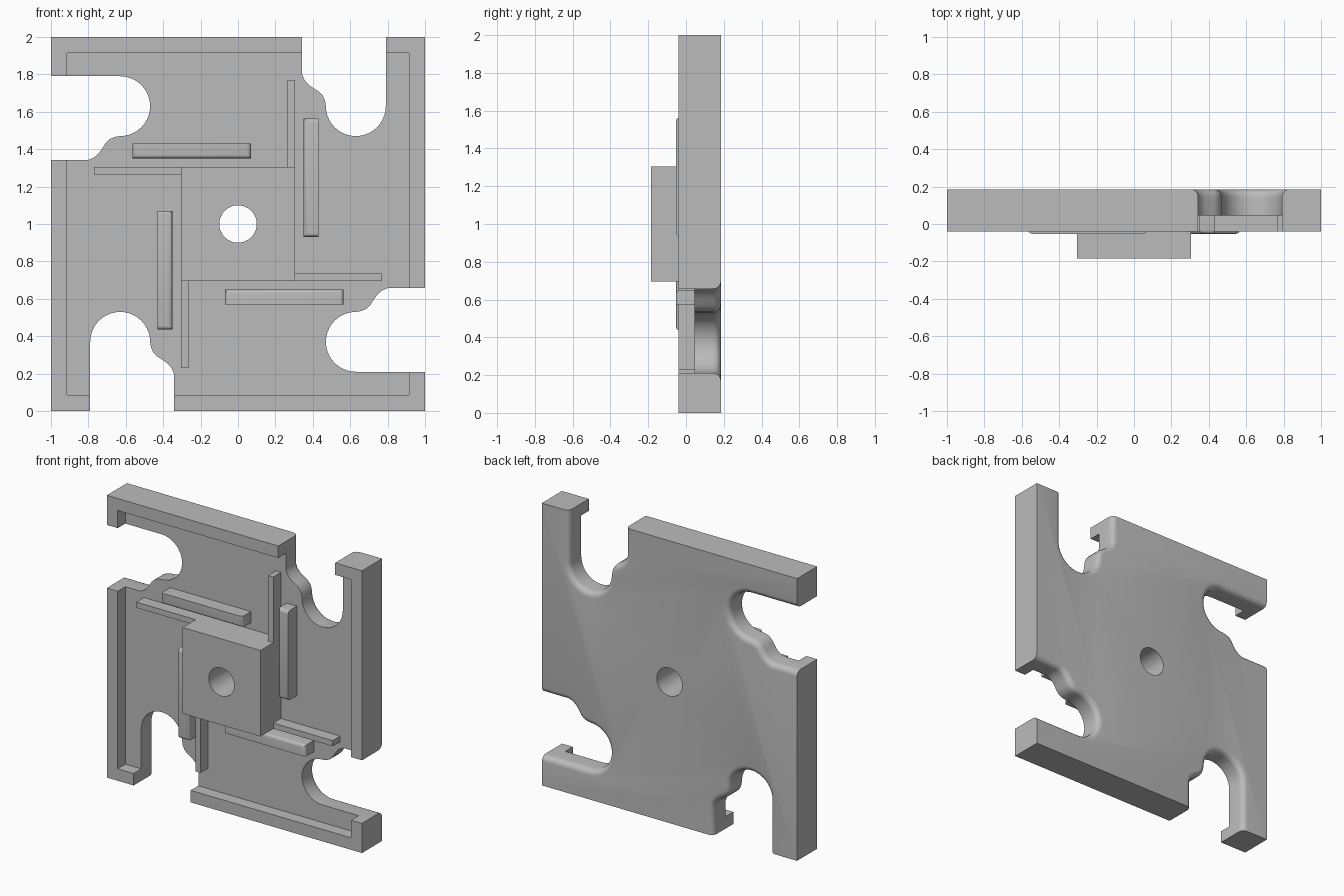
import bpy, bmesh
from math import radians, sin, cos, pi
from mathutils import Matrix, Vector

if "Cube" in bpy.data.objects:
    bpy.data.objects.remove(bpy.data.objects["Cube"], do_unlink=True)

grey = bpy.data.materials.new("plain grey")
grey.use_nodes = True
colour = (0.5, 0.5, 0.5, 1)
grey.diffuse_color = colour
grey.node_tree.nodes["Principled BSDF"].inputs["Base Color"].default_value = colour

FRONT, FLOOR, BACK = -0.04, 0.045, 0.185
HUB = 0.305
CENTRE = Matrix.Translation((0, 0, 1))


def quarter(k):
    """Quarter turn about the plate's axis."""
    return Matrix.Rotation(radians(-90 * k), 4, 'Y')


def finish(name, bm, turn=0):
    bmesh.ops.recalc_face_normals(bm, faces=bm.faces)
    bm.transform(CENTRE @ quarter(turn))
    mesh = bpy.data.meshes.new(name)
    bm.to_mesh(mesh)
    bm.free()
    mesh.materials.append(grey)
    obj = bpy.data.objects.new(name, mesh)
    bpy.context.collection.objects.link(obj)
    return obj


def box(x0, x1, y0, y1, z0, z1):
    bm = bmesh.new()
    size = Matrix.Diagonal((x1 - x0, y1 - y0, z1 - z0, 1))
    mid = Matrix.Translation(((x0 + x1) / 2, (y0 + y1) / 2, (z0 + z1) / 2))
    bmesh.ops.create_cube(bm, size=1, matrix=mid @ size)
    return bm


def select(obj):
    bpy.ops.object.select_all(action='DESELECT')
    obj.select_set(True)
    bpy.context.view_layer.objects.active = obj


def cut(obj, cutter):
    mod = obj.modifiers.new("cut", 'BOOLEAN')
    mod.operation = 'DIFFERENCE'
    mod.solver = 'EXACT'
    mod.object = cutter
    select(obj)
    bpy.ops.object.modifier_apply(modifier=mod.name)


def smooth(obj):
    select(obj)
    bpy.ops.object.shade_smooth_by_angle(angle=radians(30))


# Notch outline: straight side, round bottom, S-shaped shoulder
notch = [(0.79, 1)]
notch += [(0.63 + 0.16 * cos(a), 0.63 - 0.16 * sin(a))
          for a in [pi * i / 20 for i in range(21)]]
notch += [(0.465, 0.66), (0.453, 0.687), (0.432, 0.709), (0.403, 0.726),
          (0.375, 0.747), (0.354, 0.772), (0.343, 0.80), (0.343, 1)]

# Plate with four notches, rounded along their back edges
bm = bmesh.new()
verts, rounded = [], []
for k in range(4):
    ring = [bm.verts.new(quarter(k) @ Vector((x, BACK, z)))
            for x, z in [(1, 1)] + notch]
    verts += ring
    rounded.append(ring[1:])
back = bm.faces.new(verts)
edges = [bm.edges.get(pair) for ring in rounded for pair in zip(ring, ring[1:])]
ext = bmesh.ops.extrude_face_region(bm, geom=[back], use_keep_orig=True)
front_verts = [g for g in ext["geom"] if isinstance(g, bmesh.types.BMVert)]
bmesh.ops.translate(bm, verts=front_verts, vec=(0, FRONT - BACK, 0))
bmesh.ops.recalc_face_normals(bm, faces=bm.faces)
bmesh.ops.bevel(bm, geom=edges, offset=0.04, segments=5, profile=0.5,
                affect='EDGES', clamp_overlap=False)
plate = finish("plate", bm)

# Central block
hub = finish("centre_block", box(-HUB, HUB, -0.185, FLOOR, -HUB, HUB))

# Recess inside the rim, and the bore through plate and block
recess = finish("recess_cutter", box(-0.915, 0.915, -0.5, FLOOR, -0.915, 0.915))
bm = bmesh.new()
bmesh.ops.create_cone(bm, cap_ends=True, segments=48, radius1=0.1, radius2=0.1,
                      depth=2, matrix=Matrix.Rotation(radians(90), 4, 'X'))
bore = finish("bore_cutter", bm)
cut(plate, recess)
cut(plate, bore)
cut(hub, bore)
for helper in (recess, bore):
    bpy.data.objects.remove(helper, do_unlink=True)
smooth(plate)
smooth(hub)

# Thin ribs off the block's corners, and raised bars beside its faces
for k, side in enumerate(("left", "top", "right", "bottom")):
    finish(side + "_rib", box(0.265, HUB, FRONT, FLOOR, HUB, 0.77), k)

    bm = box(0.35, 0.43, -0.053, FLOOR, -0.07, 0.565)
    soft = [e for e in bm.edges
            if all(v.co.y < 0 for v in e.verts)
            and not all(v.co.x > 0.4 for v in e.verts)]
    bmesh.ops.bevel(bm, geom=soft, offset=0.022, segments=4, profile=0.5,
                    affect='EDGES')
    smooth(finish(side + "_bar", bm, k))
